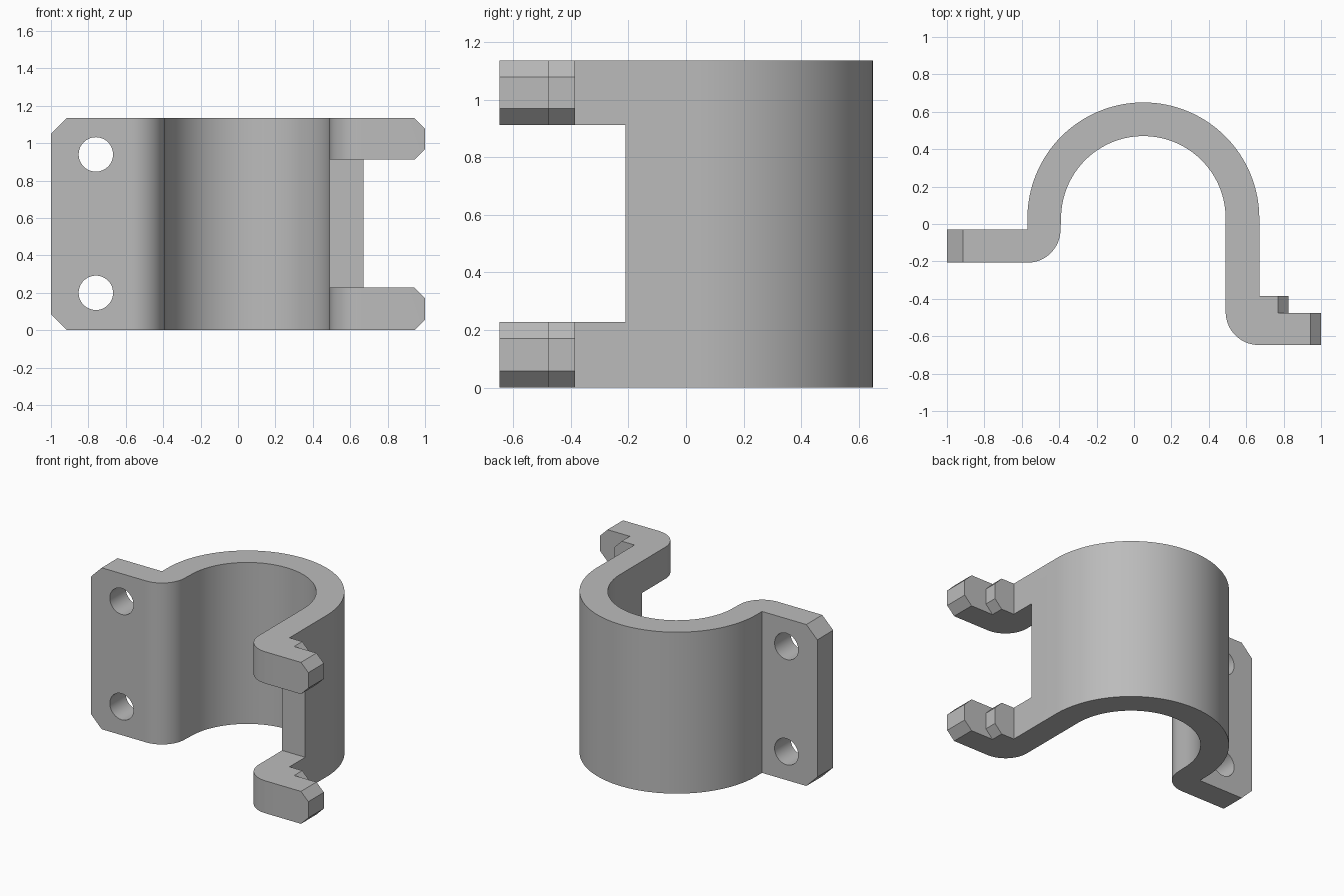
import bpy, bmesh
from math import cos, sin, radians
from mathutils import Vector

cube = bpy.data.objects.get("Cube")
if cube:
    bpy.data.objects.remove(cube, do_unlink=True)

HEIGHT = 1.135
grey = bpy.data.materials.new("plain grey")
grey.use_nodes = True
colour = (0.5, 0.5, 0.5, 1)
grey.diffuse_color = colour
grey.node_tree.nodes["Principled BSDF"].inputs["Base Color"].default_value = colour


def arc(cx, cy, r, start, end, steps):
    angles = [radians(start + (end - start) * i / steps) for i in range(steps + 1)]
    return [(cx + r * cos(a), cy + r * sin(a)) for a in angles]


def prism(name, outline, axis, low, high):
    """Extrude an outline: along z it is an xy outline, along y an xz one."""
    place = (lambda p: (p[0], p[1], low)) if axis == "z" else (lambda p: (p[0], low, p[1]))
    bm = bmesh.new()
    face = bm.faces.new([bm.verts.new(place(p)) for p in outline])
    top = bmesh.ops.extrude_face_region(bm, geom=[face])["geom"]
    shift = Vector((0, 0, high - low) if axis == "z" else (0, high - low, 0))
    bmesh.ops.translate(bm, vec=shift, verts=[v for v in top if isinstance(v, bmesh.types.BMVert)])
    bmesh.ops.recalc_face_normals(bm, faces=bm.faces)
    mesh = bpy.data.meshes.new(name)
    bm.to_mesh(mesh)
    bm.free()
    mesh.materials.append(grey)
    obj = bpy.data.objects.new(name, mesh)
    bpy.context.collection.objects.link(obj)
    return obj


# Bent strap: flange, half ring, straight wall, stepped hook
outline = [(-0.57, -0.03), (-1, -0.03), (-1, -0.207)]
outline += arc(-0.57, -0.03, 0.177, -90, 0, 16)
outline += arc(0.05, 0.03, 0.44, 180, 0, 64)
outline += arc(0.667, -0.47, 0.177, 180, 270, 16)
outline += [(1, -0.647), (1, -0.475), (0.825, -0.475), (0.825, -0.385), (0.67, -0.385)]
outline += arc(0.05, 0.03, 0.62, 0, 180, 64)
bracket = prism("clamp_bracket", outline, "z", 0, HEIGHT)

cutters = []


def cut(name, points, low, high):
    cutters.append(prism(name, points, "y", low, high))


def corner_cut(name, x, z, dx, dz, low, high):
    """Wedge removing the corner at x, z; dx, dz point into the part."""
    cut(name, [(x + 2 * dx, z - dz), (x - dx, z - dz), (x - dx, z + 2 * dz)], low, high)


# Gap between the two hooks
HOOK = 0.228
cut("hook_gap", [(0.3, HOOK), (1.2, HOOK), (1.2, HEIGHT - HOOK + 0.005), (0.3, HEIGHT - HOOK + 0.005)],
    -0.8, -0.21)

# Flange corners and screw holes
for z, up in ((0, 1), (HEIGHT, -1)):
    corner_cut("flange_corner", -1, z, 0.085, 0.085 * up, -0.3, 0.1)
for z in (0.2, 0.94):
    cut("screw_hole", arc(-0.76, z, 0.092, 0, 352.5, 47), -0.3, 0.1)

# Bevelled ends of the hooks and of their raised steps
for bottom, top in ((0, HOOK), (HEIGHT - HOOK + 0.005, HEIGHT)):
    for z, up in ((bottom, 1), (top, -1)):
        corner_cut("tip_bevel", 1, z, -0.057, 0.057 * up, -0.8, -0.4)
        corner_cut("step_bevel", 0.825, z, -0.055, 0.057 * up, -0.475, -0.3)

bpy.context.view_layer.objects.active = bracket
for cutter in cutters:
    cutter.hide_render = True
    mod = bracket.modifiers.new(cutter.name, "BOOLEAN")
    mod.operation, mod.solver, mod.object = "DIFFERENCE", "EXACT", cutter
    bpy.ops.object.modifier_apply(modifier=mod.name)
for cutter in cutters:
    bpy.data.objects.remove(cutter, do_unlink=True)

bpy.ops.object.select_all(action="DESELECT")
bracket.select_set(True)
bpy.ops.object.shade_smooth_by_angle(angle=radians(30))
